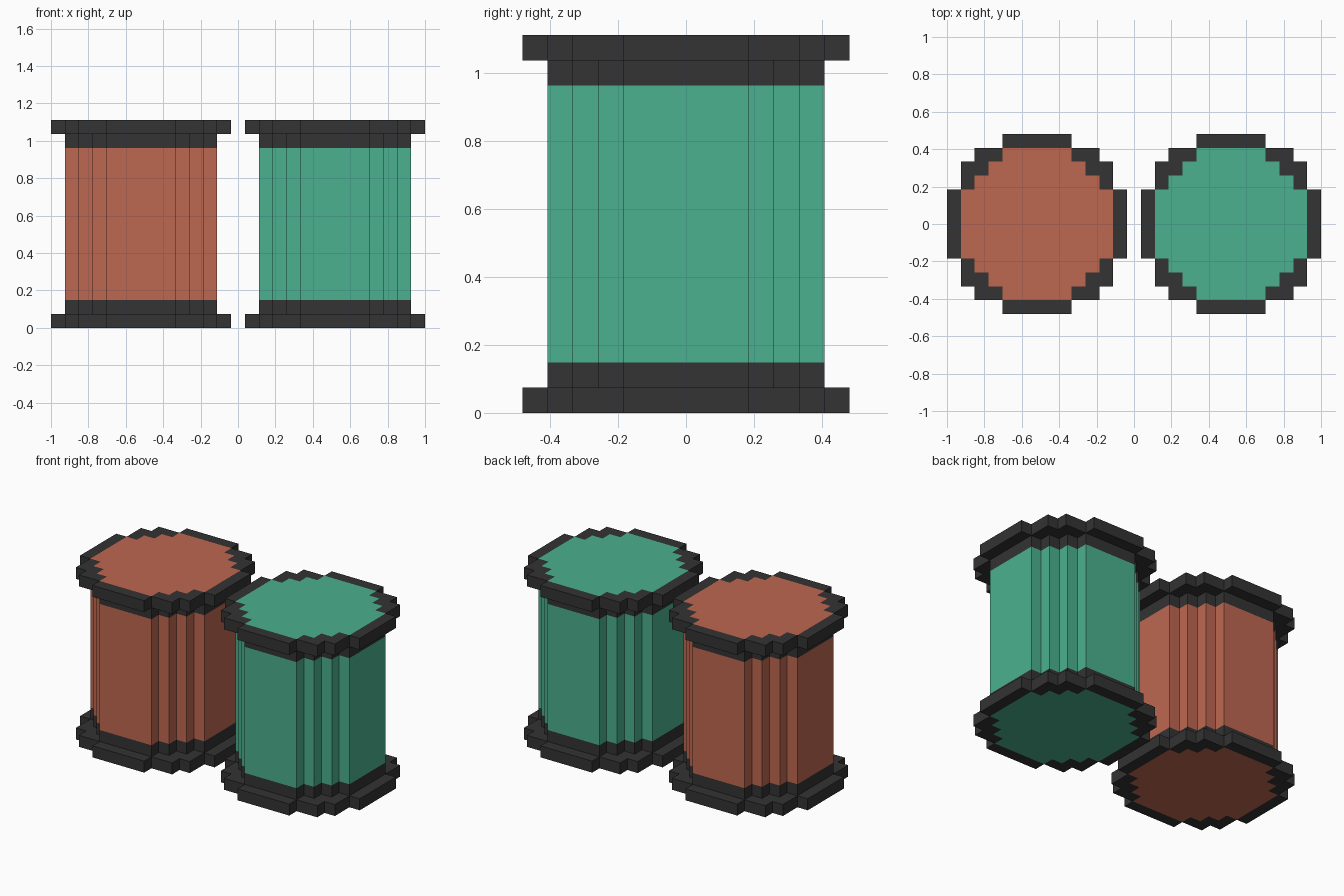
import bpy, bmesh

cube = bpy.data.objects.get("Cube")
if cube:
    bpy.data.objects.remove(cube, do_unlink=True)

U = 2 / 27          # size of one block
H = 15              # height in blocks


def material(name, rgb):
    m = bpy.data.materials.new(name)
    m.use_nodes = True
    col = (*rgb, 1)
    m.diffuse_color = col
    bsdf = next(n for n in m.node_tree.nodes if n.type == 'BSDF_PRINCIPLED')
    bsdf.inputs["Base Color"].default_value = col
    bsdf.inputs["Roughness"].default_value = 0.8
    return m


terracotta = material("terracotta", (0.515, 0.136, 0.082))
green = material("sea green", (0.070, 0.440, 0.272))
charcoal = material("charcoal", (0.033, 0.033, 0.033))


def turn(points, k):
    """Rotate points by k quarter turns."""
    for _ in range(k):
        points = [(-y, x) for x, y in points]
    return points


def prism(bm, outline, levels):
    """Closed prism over an outline, with one loop at each level."""
    loops = [[bm.verts.new((x * U, y * U, z * U)) for x, y in outline] for z in levels]
    n = len(outline)
    for lo, hi in zip(loops, loops[1:]):
        for i in range(n):
            j = (i + 1) % n
            bm.faces.new((lo[i], lo[j], hi[j], hi[i]))
    bm.faces.new(loops[0][::-1])
    bm.faces.new(loops[-1])


def finish(bm, name, mats, cx):
    bmesh.ops.recalc_face_normals(bm, faces=bm.faces)
    me = bpy.data.meshes.new(name)
    bm.to_mesh(me)
    bm.free()
    for m in mats:
        me.materials.append(m)
    ob = bpy.data.objects.new(name, me)
    ob.location.x = cx * U
    bpy.context.collection.objects.link(ob)


# Stepped round outline of the drum, one quarter
QUARTER = [(5.5, 2.5), (4.5, 2.5), (4.5, 3.5), (3.5, 3.5),
           (3.5, 4.5), (2.5, 4.5), (2.5, 5.5)]
CORE = [p for k in range(4) for p in turn(QUARTER, k)]

# Rim pieces: a straight slab and a stepped corner
SLAB = [(5.5, -2.5), (6.5, -2.5), (6.5, 2.5), (5.5, 2.5)]
CORNER = [(5.5, 2.5), (5.5, 4.5), (4.5, 4.5), (4.5, 5.5)] + QUARTER[:0:-1]
CORNER.remove((2.5, 5.5))
CORNER.insert(4, (2.5, 5.5))


def drum(side, cx, colour):
    # Coloured core with a dark band at each end
    bm = bmesh.new()
    prism(bm, CORE, (0, 2, H - 2, H))
    bm.normal_update()
    for f in bm.faces:
        z = f.calc_center_median().z / U
        if abs(f.normal.z) < 0.5 and (z < 2 or z > H - 2):
            f.material_index = 1
    finish(bm, side + "_drum", (colour, charcoal), cx)

    # Overhanging rims
    for end, z in (("bottom", 0), ("top", H - 1)):
        bm = bmesh.new()
        for k in range(4):
            prism(bm, turn(SLAB, k), (z, z + 1))
            prism(bm, turn(CORNER, k), (z, z + 1))
        finish(bm, f"{side}_{end}_rim", (charcoal,), cx)


drum("right", -7, terracotta)
drum("left", 7, green)
